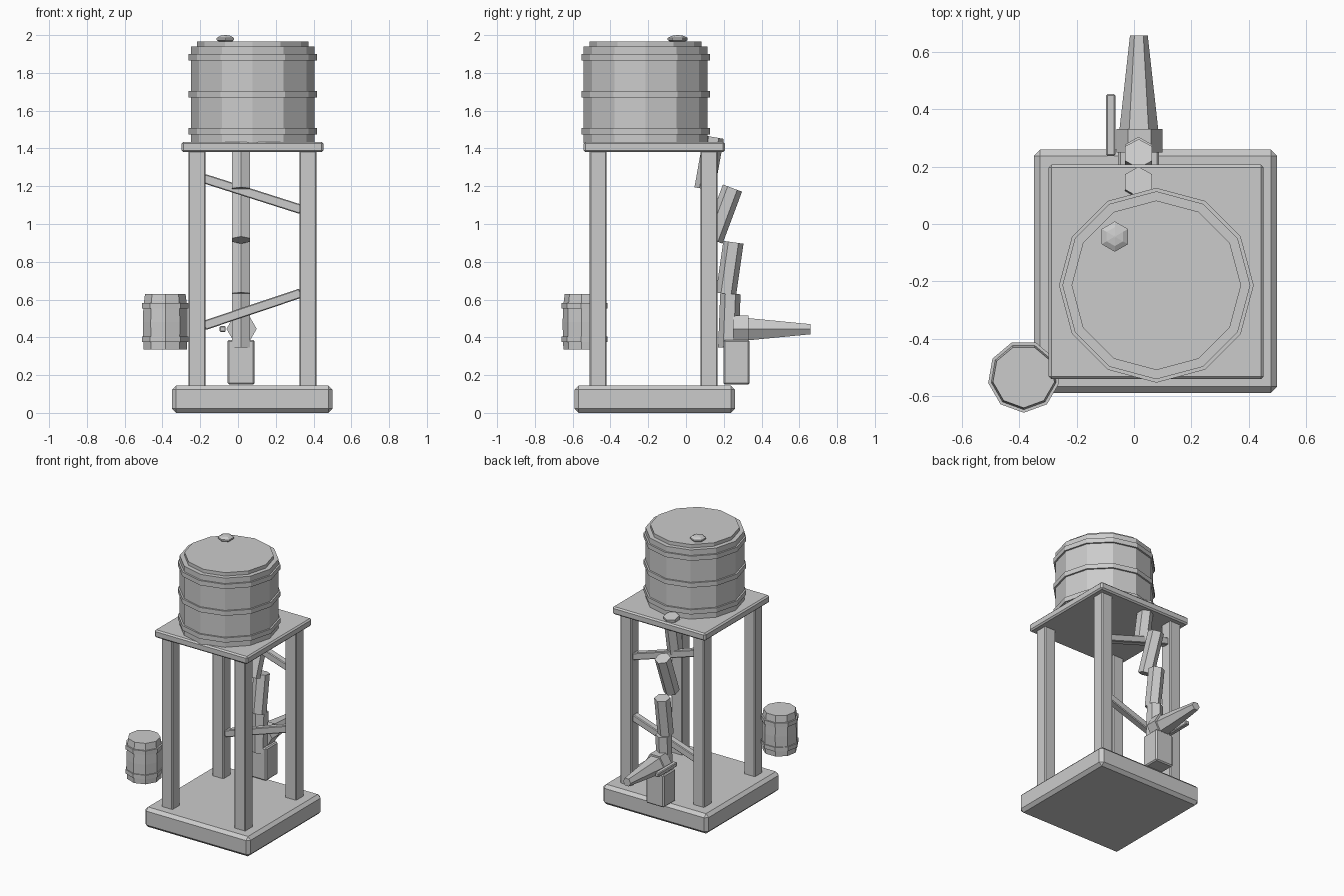
import bpy, bmesh, math
from mathutils import Vector

if "Cube" in bpy.data.objects:
    bpy.data.objects.remove(bpy.data.objects["Cube"])

grey = bpy.data.materials.new("plain_grey")
grey.diffuse_color = (0.6, 0.6, 0.6, 1)
grey.use_nodes = True
grey.node_tree.nodes["Principled BSDF"].inputs["Base Color"].default_value = grey.diffuse_color


def finish(name, bm, bevel=0):
    bmesh.ops.recalc_face_normals(bm, faces=bm.faces)
    me = bpy.data.meshes.new(name)
    bm.to_mesh(me)
    bm.free()
    me.materials.append(grey)
    ob = bpy.data.objects.new(name, me)
    bpy.context.collection.objects.link(ob)
    if bevel:
        mod = ob.modifiers.new("bevel", 'BEVEL')
        mod.width = bevel
        mod.segments = 1
    return ob


def box(name, lo, hi, bevel=0):
    lo, hi = Vector(lo), Vector(hi)
    bm = bmesh.new()
    bmesh.ops.create_cube(bm, size=1)
    for v in bm.verts:
        v.co = Vector([(lo[i] + hi[i]) / 2 + v.co[i] * (hi[i] - lo[i]) for i in range(3)])
    return finish(name, bm, bevel)


def rings(name, sections, n, u):
    """Loft n-sided rings given as (centre, radius); u points at the first vertex."""
    axis = (Vector(sections[-1][0]) - Vector(sections[0][0])).normalized()
    u = Vector(u)
    u = (u - axis * u.dot(axis)).normalized()
    w = axis.cross(u)
    bm = bmesh.new()
    loops = []
    for c, r in sections:
        loops.append([bm.verts.new(Vector(c) + r * (math.cos(t) * u + math.sin(t) * w))
                      for t in [2 * math.pi * i / n for i in range(n)]])
    for a, b in zip(loops, loops[1:]):
        for i in range(n):
            j = (i + 1) % n
            bm.faces.new((a[i], a[j], b[j], b[i]))
    bm.faces.new(loops[0])
    bm.faces.new(loops[-1])
    return finish(name, bm)


def upright(name, x, y, profile, n, u):
    return rings(name, [((x, y, z), r) for z, r in profile], n, u)


# base slab and platform
box("base_slab", (-0.35, -0.59, 0), (0.50, 0.26, 0.145), 0.022)
box("platform", (-0.298, -0.542, 1.38), (0.453, 0.207, 1.435), 0.01)

# four posts
for side, x in (("left", -0.217), ("right", 0.37)):
    for end, y in (("front", -0.465), ("back", 0.122)):
        box(f"{end}_{side}_post", (x - 0.045, y - 0.045, 0.13),
            (x + 0.045, y + 0.045, 1.39), 0.006)

# sloping braces between the back posts
for name, z0, z1 in (("upper_brace", 1.238, 1.08), ("lower_brace", 0.465, 0.632)):
    ob = box(name, (-0.27, -0.025, -0.025), (0.27, 0.025, 0.025), 0.005)
    ob.location = (0.0765, 0.122, (z0 + z1) / 2)
    ob.rotation_euler.y = -math.atan2(z1 - z0, 0.497)

# water tank with lid and hoops
TX, TY = 0.078, -0.214
upright("tank", TX, TY, [(1.43, 0.328), (1.94, 0.328)], 12, (0, 1, 0))
upright("tank_lid", TX, TY, [(1.93, 0.296), (1.965, 0.296)], 12, (0, 1, 0))
for i, z in enumerate((1.475, 1.67, 1.866)):
    upright(f"tank_hoop_{i + 1}", TX, TY, [(z, 0.34), (z + 0.034, 0.34)], 12, (0, 1, 0))
upright("lid_knob", -0.067, -0.044,
        [(1.96, 0.03), (1.974, 0.053), (1.985, 0.053), (1.996, 0.033), (2.0, 0.004)], 6, (0, 1, 0))

# small barrel beside the front left post
BX, BY = -0.385, -0.533
upright("small_barrel", BX, BY,
        [(0.335, 0.116), (0.40, 0.119), (0.48, 0.12), (0.56, 0.118), (0.63, 0.109)], 9, (0, -1, 0))
for i, z in enumerate((0.375, 0.552)):
    upright(f"small_barrel_hoop_{i + 1}", BX, BY, [(z, 0.126), (z + 0.03, 0.126)], 9, (0, -1, 0))

# crooked downpipe in four pieces, as (y, z) from bottom to top
PX = 0.016
pieces = [((0.098, 1.185), (0.147, 1.46)), ((0.143, 0.915), (0.246, 1.19)),
          ((0.212, 0.63), (0.251, 0.903)), ((0.224, 0.345), (0.235, 0.63))]
for i, (a, b) in enumerate(pieces):
    rings(f"pipe_piece_{i + 1}", [((PX, *a), 0.054), ((PX, *b), 0.054)], 6, (0, 1, 0))

# pump block, collar, tapered spout and handle
box("pump_block", (-0.055, 0.198, 0.15), (0.088, 0.336, 0.387), 0.008)
rings("spout_collar", [((0.019, 0.25, 0.445), 0.08), ((0.019, 0.332, 0.445), 0.08)], 6, (1, 0, 0))
rings("spout", [((0.017, 0.30, 0.443), 0.071), ((0.017, 0.658, 0.443), 0.031)], 6, (1, 0, 0))
box("pump_handle", (-0.097, 0.238, 0.428), (-0.065, 0.454, 0.459), 0.005)
